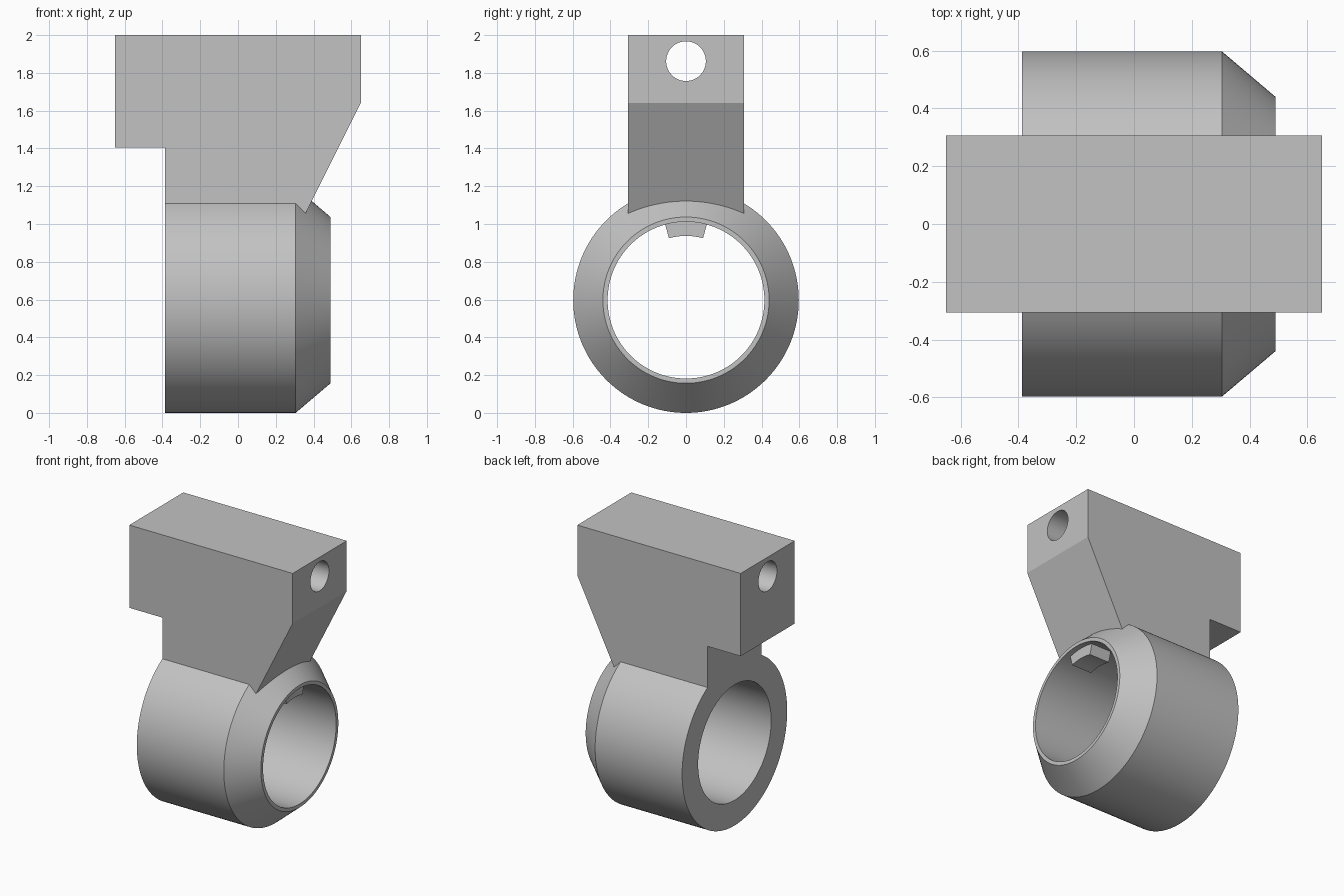
import bpy, bmesh
from math import sin, cos, radians, tau
from mathutils import Matrix

cube = bpy.data.objects.get("Cube")
if cube:
    bpy.data.objects.remove(cube, do_unlink=True)

RING_Z = 0.597   # height of the ring axis
BACK_X = -0.387  # flat end of the ring

grey = bpy.data.materials.new("light grey")
grey.use_nodes = True
grey.diffuse_color = (0.54, 0.54, 0.54, 1)
grey.node_tree.nodes["Principled BSDF"].inputs["Base Color"].default_value = grey.diffuse_color


def finish(name, bm):
    bmesh.ops.recalc_face_normals(bm, faces=bm.faces)
    mesh = bpy.data.meshes.new(name)
    bm.to_mesh(mesh)
    bm.free()
    mesh.materials.append(grey)
    obj = bpy.data.objects.new(name, mesh)
    bpy.context.collection.objects.link(obj)
    return obj


def prism(name, outline, offset):
    """Extrude a closed outline of 3D points along an offset."""
    bm = bmesh.new()
    face = bm.faces.new([bm.verts.new(p) for p in outline])
    new = bmesh.ops.extrude_face_region(bm, geom=[face])["geom"]
    verts = [v for v in new if isinstance(v, bmesh.types.BMVert)]
    bmesh.ops.translate(bm, vec=offset, verts=verts)
    return finish(name, bm)


def lathe(name, profile, steps):
    """Turn a closed (x, radius) profile about the ring axis."""
    bm = bmesh.new()
    loops = []
    for i in range(steps):
        a = tau * i / steps
        loops.append([bm.verts.new((x, r * sin(a), RING_Z + r * cos(a))) for x, r in profile])
    n = len(profile)
    for i in range(steps):
        p, q = loops[i], loops[(i + 1) % steps]
        for j in range(n):
            k = (j + 1) % n
            bm.faces.new((p[j], p[k], q[k], q[j]))
    return finish(name, bm)


def combine(target, tool, operation):
    mod = target.modifiers.new(operation.title(), 'BOOLEAN')
    mod.operation = operation
    mod.solver = 'EXACT'
    mod.object = tool
    bpy.context.view_layer.objects.active = target
    bpy.ops.object.modifier_apply(modifier=mod.name)
    bpy.data.objects.remove(tool, do_unlink=True)


# Ring with a chamfered front end
bracket = lathe("ring_bracket",
                [(BACK_X, 0.415), (BACK_X, 0.597), (0.305, 0.597), (0.49, 0.44), (0.49, 0.415)], 128)

# Upright block, sunk into the ring wall
side = [(-0.65, 2), (0.65, 2), (0.65, 1.64), (0.34, 1.02),
        (BACK_X, 1.02), (BACK_X, 1.405), (-0.65, 1.405)]
block = prism("block", [(x, -0.307, z) for x, z in side], (0, 0.614, 0))

# Through hole near the top of the block
bm = bmesh.new()
bmesh.ops.create_cone(bm, cap_ends=True, segments=64, radius1=0.105, radius2=0.105, depth=2,
                      matrix=Matrix.Translation((0, 0, 1.862)) @ Matrix.Rotation(radians(90), 4, 'Y'))
hole = finish("hole_cutter", bm)
hole.hide_render = True
combine(block, hole, 'DIFFERENCE')
combine(bracket, block, 'UNION')

# Small key inside the bore, with radial sides and a curved underside
angles = [radians(15.4 * i / 4) for i in range(-4, 5)]
arc = [(0.34, a) for a in angles] + [(0.43, a) for a in reversed(angles)]
key = prism("key", [(0.29, r * sin(a), RING_Z + r * cos(a)) for r, a in arc], (0.16, 0, 0))
combine(bracket, key, 'UNION')

# Smooth the round faces, keep the edges sharp
bpy.ops.object.select_all(action='DESELECT')
bracket.select_set(True)
bpy.context.view_layer.objects.active = bracket
bpy.ops.object.shade_smooth_by_angle(angle=radians(25))
